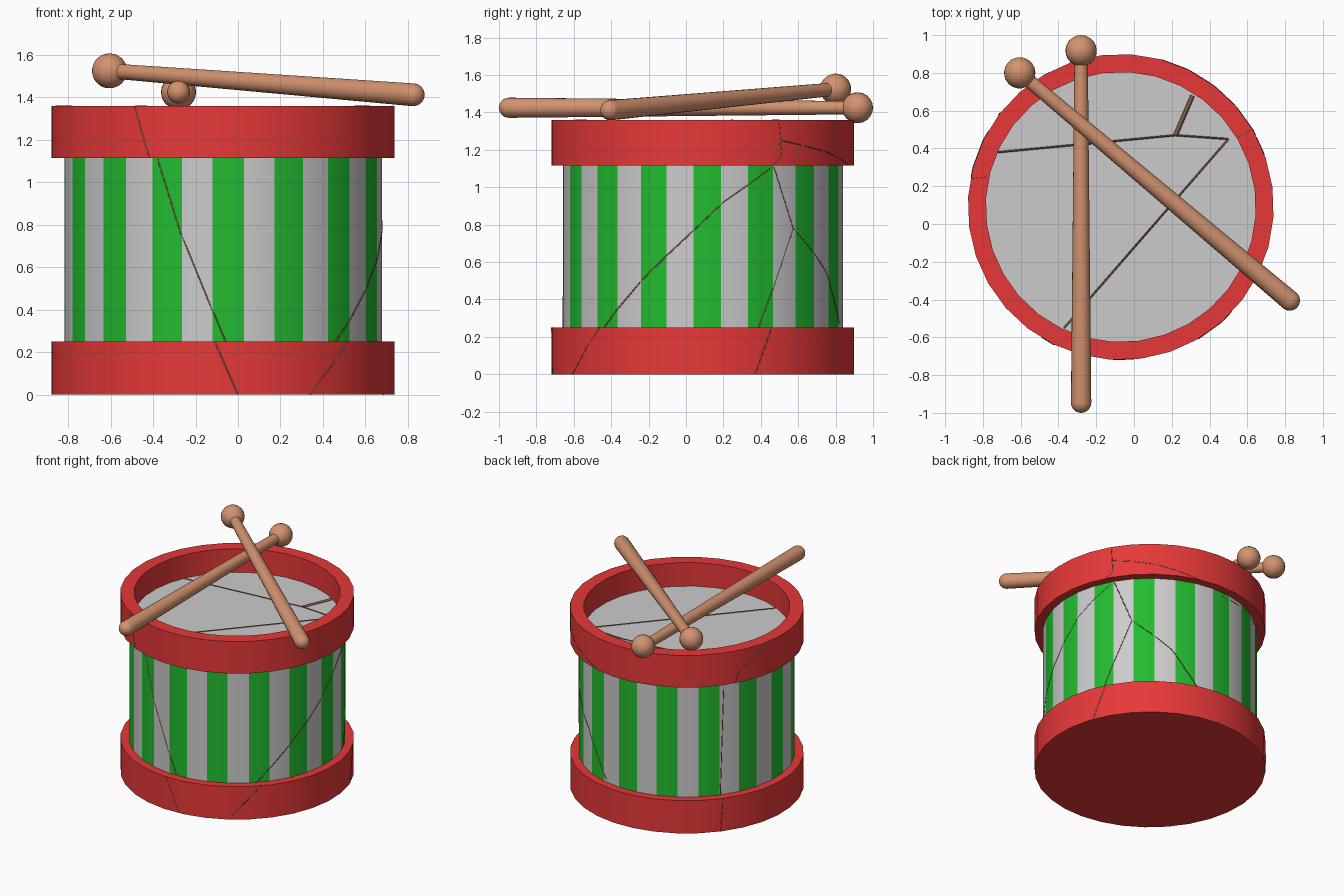
import bpy, bmesh
from math import sin, cos, asin, radians, degrees, pi
from mathutils import Vector

if "Cube" in bpy.data.objects:
    bpy.data.objects.remove(bpy.data.objects["Cube"])

CX, CY, SEG = -0.07, 0.09, 32
SHELL, RIM = 0.75, 0.81
START = -93.75          # first stripe edge, in degrees


def material(name, rgb):
    m = bpy.data.materials.new(name)
    m.diffuse_color = (*rgb, 1)
    m.use_nodes = True
    m.node_tree.nodes["Principled BSDF"].inputs["Base Color"].default_value = m.diffuse_color
    return m


red = material("red_paint", (0.8, 0.04, 0.04))
green = material("green_paint", (0.016, 0.5, 0.03))
white = material("white_skin", (0.6, 0.6, 0.6))
wood = material("wood", (0.65, 0.29, 0.16))
dark = material("crack_brown", (0.22, 0.10, 0.06))


def lathe(name, profile, mats, seg=SEG, closed=False, loc=(CX, CY, 0)):
    """Spin (radius, z) points around z; materials alternate per segment."""
    bm = bmesh.new()
    rings = []
    for i in range(seg):
        a = radians(START) + 2 * pi * i / seg
        rings.append([bm.verts.new((r * cos(a), r * sin(a), z)) for r, z in profile])
    n = len(profile)
    for i in range(seg):
        p, q = rings[i], rings[(i + 1) % seg]
        for j in range(n if closed else n - 1):
            k = (j + 1) % n
            f = bm.faces.new((p[j], q[j], q[k], p[k]))
            f.smooth = True
            f.material_index = i % len(mats)
    bmesh.ops.remove_doubles(bm, verts=bm.verts[:], dist=1e-5)
    bmesh.ops.recalc_face_normals(bm, faces=bm.faces[:])
    me = bpy.data.meshes.new(name)
    bm.to_mesh(me)
    bm.free()
    me.set_sharp_from_angle(angle=radians(35))
    for m in mats:
        me.materials.append(m)
    ob = bpy.data.objects.new(name, me)
    ob.location = loc
    bpy.context.collection.objects.link(ob)
    return ob


# drum body: striped shell, two hoops and the sunken skin
lathe("striped_shell", [(SHELL, 0.2), (SHELL, 1.16)], [green, white])
lathe("bottom_hoop", [(0, 0), (RIM, 0), (RIM, 0.25), (0.7, 0.25)], [red])
lathe("top_hoop", [(RIM, 1.115), (RIM, 1.36), (0.715, 1.36), (0.715, 1.115)],
      [red], closed=True)
lathe("drum_skin", [(0, 1.18), (0.73, 1.18), (0.73, 1.15), (0, 1.15)], [white])


# drumsticks: rounded grip, tapered shaft, round tip
def drumstick(name, grip, tip):
    grip, tip = Vector(grip), Vector(tip)
    length = (tip - grip).length
    g, s, b = 0.054, 0.036, 0.083
    prof = [(g * sin(radians(t)), -g * cos(radians(t))) for t in range(0, 91, 15)]
    t0 = degrees(asin(s / b))
    prof += [(b * sin(radians(t)), length - b * cos(radians(t)))
             for t in [t0 + (180 - t0) * i / 9 for i in range(9)]]
    prof.append((0, length + b))
    ob = lathe(name, prof, [wood], seg=20, loc=grip)
    ob.rotation_mode = 'QUATERNION'
    ob.rotation_quaternion = (tip - grip).to_track_quat('Z', 'Y')


drumstick("lower_drumstick", (-0.28, -0.946, 1.425), (-0.28, 0.917, 1.425))
drumstick("upper_drumstick", (0.825, -0.405, 1.412), (-0.605, 0.80, 1.525))


# hairline cracks
def tube(name, pts, width=0.005):
    cu = bpy.data.curves.new(name, 'CURVE')
    cu.dimensions = '3D'
    cu.bevel_depth = width
    cu.bevel_resolution = 0
    sp = cu.splines.new('POLY')
    sp.points.add(len(pts) - 1)
    for p, co in zip(sp.points, pts):
        p.co = (*co, 1)
    cu.materials.append(dark)
    bpy.context.collection.objects.link(bpy.data.objects.new(name, cu))


def wall_crack(name, r, view, pts):
    """Crack on a cylinder; points read in the front, right or angle view."""
    def angle(u):
        if view == "front":
            return -90 + degrees(asin((u - CX) / r))
        if view == "right":
            return degrees(asin((u - CY) / r))
        return u
    pol = [(angle(u), z) for u, z in pts]
    path = []
    for (a, z), (a2, z2) in zip(pol, pol[1:]):
        for i in range(9):
            t = radians(a + (a2 - a) * i / 8)
            # stay on the flat sides of the polygonal wall
            off = (t - radians(START)) % (2 * pi / SEG) - pi / SEG
            rr = (r * cos(pi / SEG) / cos(off)) - 0.002
            path.append((CX + rr * cos(t), CY + rr * sin(t), z + (z2 - z) * i / 8))
    tube(name, path)


wall_crack("shell_crack_front", SHELL, "front", [(-0.38, 1.11), (-0.27, 0.76), (-0.06, 0.25)])
wall_crack("shell_crack_side", SHELL, "right",
           [(0.45, 1.1), (0.2, 0.92), (0, 0.73), (-0.2, 0.54), (-0.44, 0.25)])
wall_crack("shell_crack_fork", SHELL, "right", [(0.47, 1.11), (0.575, 0.78), (0.38 + 0.01, 0.25)])
wall_crack("shell_crack_branch", SHELL, "right", [(0.575, 0.78), (0.75, 0.55), (0.82, 0.27)])
wall_crack("shell_crack_back", SHELL, "angle", [(93, 1.09), (145, 1.09), (143, 0.25)])
wall_crack("bottom_crack_front", RIM, "front", [(-0.11, 0.25), (0, 0)])
wall_crack("bottom_crack_corner", RIM, "front", [(0.52, 0.25), (0.34, 0)])
wall_crack("bottom_crack_side", RIM, "right", [(0.46, 0.25), (0.37, 0)])
wall_crack("bottom_crack_back", RIM, "angle", [(143, 0.25), (142, 0)])
wall_crack("top_crack_front", RIM, "front", [(-0.49, 1.36), (-0.42, 1.12)])
wall_crack("top_crack_side", RIM, "right", [(0.5, 1.355), (0.51, 1.16), (0.47, 1.12)])
wall_crack("top_crack_branch", RIM, "right", [(0.51, 1.25), (0.75, 1.19), (0.87, 1.12)])
wall_crack("top_crack_back", RIM, "angle", [(169, 1.355), (152, 1.2), (150, 1.12)])


def flat_crack(name, z, pts, width=0.005):
    tube(name, [(x, y, z) for x, y in pts], width)


flat_crack("skin_crack_cross", 1.18, [(-0.72, 0.38), (0.22, 0.47), (0.5, 0.45)])
flat_crack("skin_crack_long", 1.18, [(0.5, 0.45), (-0.37, -0.55)])
flat_crack("skin_crack_short", 1.18, [(0.22, 0.47), (0.31, 0.68)], 0.012)
flat_crack("hoop_crack_left", 1.357, [(-0.86, 0.24), (-0.78, 0.25)])
flat_crack("hoop_crack_right", 1.357, [(0.55, 0.46), (0.62, 0.5)])
flat_crack("hoop_crack_front", 1.357, [(-0.48, -0.59), (-0.43, -0.53)])
flat_crack("base_crack", 0.005, [(0.0, -0.71), (0.34, -0.6), (0.37 + 0.3, 0.38)])
